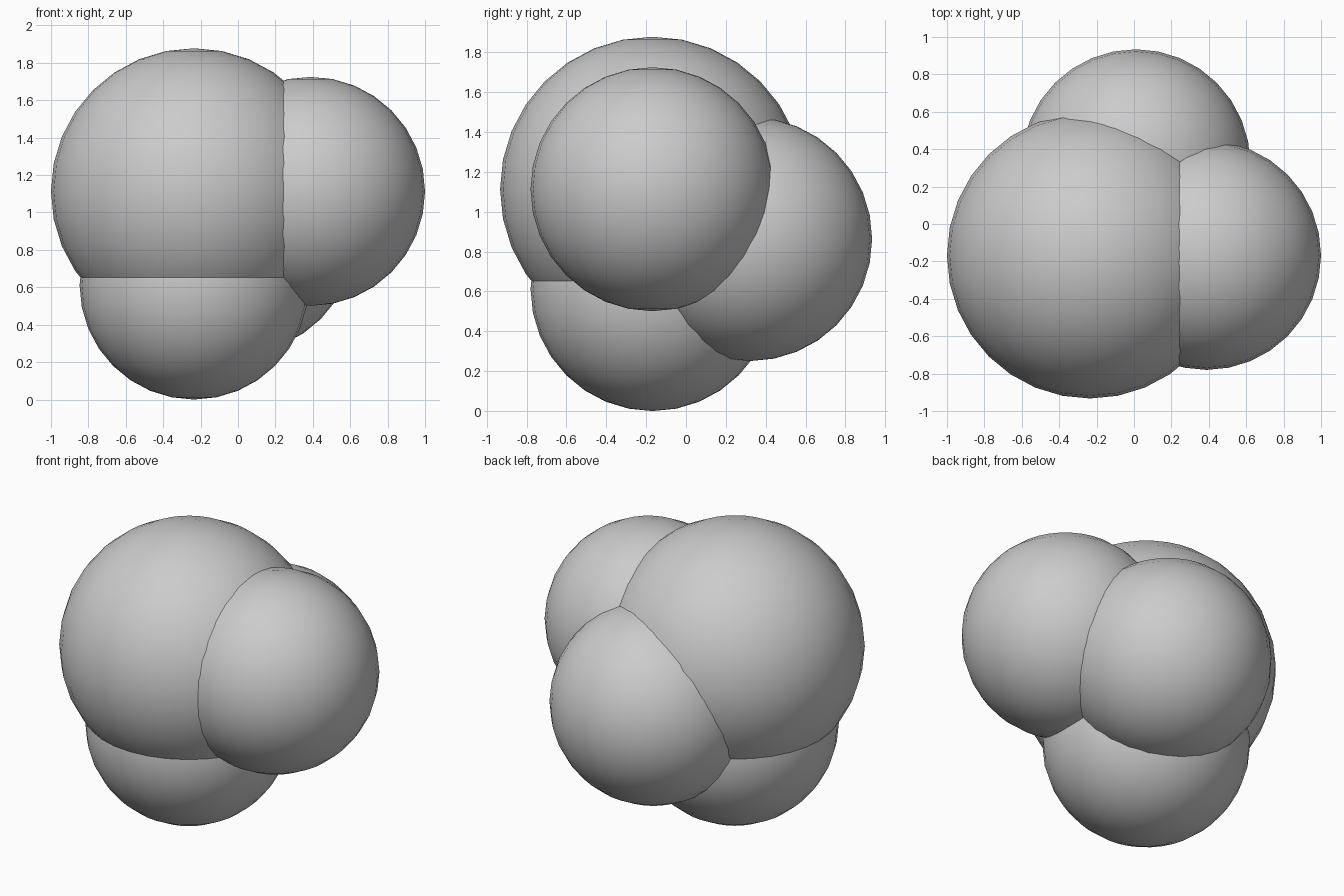
import bpy

if "Cube" in bpy.data.objects:
    bpy.data.objects.remove(bpy.data.objects["Cube"])

BIG_R = 0.765
SMALL_R = 0.612


def ball(name, centre, radius):
    bpy.ops.mesh.primitive_uv_sphere_add(segments=32, ring_count=16,
                                         radius=radius, location=centre)
    obj = bpy.context.object
    obj.name = name
    bpy.ops.object.shade_smooth()
    return obj


# Large central ball
ball("main_ball", (-0.235, -0.168, 1.113), BIG_R)

# Three equal smaller balls sunk into it
ball("right_ball", (0.388, -0.168, 1.113), SMALL_R)
ball("bottom_ball", (-0.235, -0.168, SMALL_R), SMALL_R)
ball("back_ball", (0.01, 0.322, 0.863), SMALL_R)
